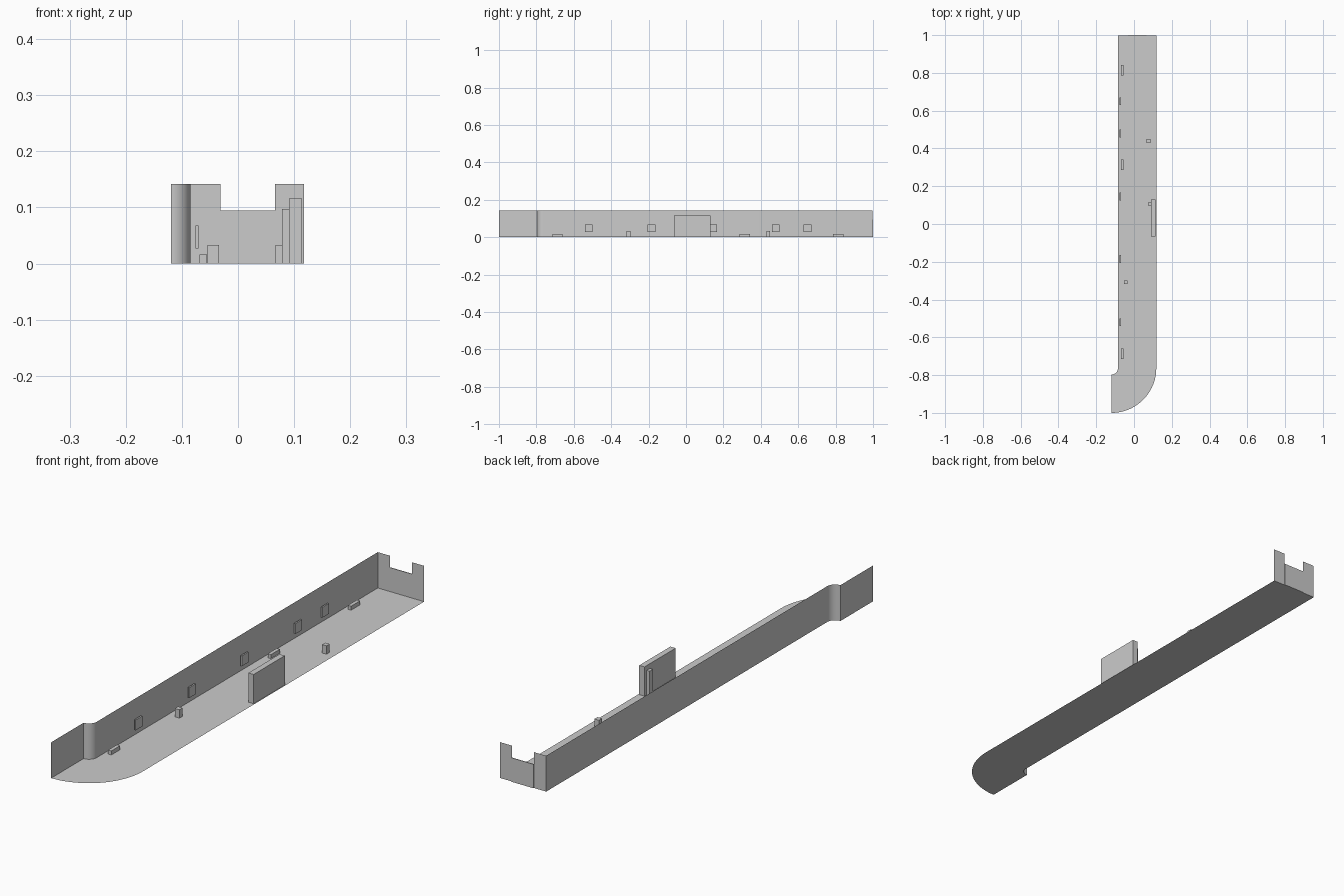
import bpy, bmesh, math

cube = bpy.data.objects.get("Cube")
if cube:
    bpy.data.objects.remove(cube, do_unlink=True)

grey = bpy.data.materials.new("light_grey")
grey.use_nodes = True
COLOUR = (0.6, 0.6, 0.6, 1)
grey.diffuse_color = COLOUR
grey.node_tree.nodes["Principled BSDF"].inputs["Base Color"].default_value = COLOUR

LEFT, RIGHT, END = -0.085, 0.118, -0.119   # side wall, open edge, bend end
BACK, HEIGHT = 0.997, 0.142
BEND_Y = -0.763                            # centre of the bend
STEPS = 24


def finish(name, bm):
    mesh = bpy.data.meshes.new(name)
    bm.to_mesh(mesh)
    bm.free()
    mesh.materials.append(grey)
    obj = bpy.data.objects.new(name, mesh)
    bpy.context.collection.objects.link(obj)
    return obj


def polygon(name, points):
    bm = bmesh.new()
    bm.faces.new([bm.verts.new(p) for p in points])
    return finish(name, bm)


def box(name, x, y, z):
    bm = bmesh.new()
    bmesh.ops.create_cube(bm, size=1)
    for v in bm.verts:
        for i, (low, high) in enumerate((x, y, z)):
            v.co[i] = low if v.co[i] < 0 else high
    return finish(name, bm)


def arc(radius):
    angles = [-math.pi / 2 * i / STEPS for i in range(STEPS + 1)]
    return [(END + radius * math.cos(a), BEND_Y + radius * math.sin(a)) for a in angles]


inner, outer = arc(LEFT - END), arc(RIGHT - END)

# Floor with the rounded bend
outline = [(LEFT, BACK)] + inner + outer[::-1] + [(RIGHT, BACK)]
polygon("floor", [(x, y, 0) for x, y in outline])

# Side wall following the inner bend, then the flat end wall
bm = bmesh.new()
path = [(LEFT, BACK)] + inner
columns = [[bm.verts.new((x, y, z)) for z in (0, HEIGHT)] for x, y in path]
for a, b in zip(columns, columns[1:]):
    bm.faces.new((a[0], a[1], b[1], b[0])).smooth = True
for a in (columns[0], columns[1]):
    a[0].link_edges
bm.edges.ensure_lookup_table()
wall = finish("side_wall", bm)
polygon("end_wall", [(END, inner[-1][1], 0), (END, inner[-1][1], HEIGHT),
                     (END, -1, HEIGHT), (END, -1, 0)])

# Notched back wall and the low panel behind the notch
NOTCH = (-0.031, 0.066)
SILL = 0.095
profile = [(LEFT, 0), (RIGHT, 0), (RIGHT, HEIGHT), (NOTCH[1], HEIGHT),
           (NOTCH[1], SILL), (NOTCH[0], SILL), (NOTCH[0], HEIGHT), (LEFT, HEIGHT)]
polygon("back_wall", [(x, BACK, z) for x, z in profile])
box("back_panel", NOTCH, (BACK, 1), (0, SILL))

# Square plates along the side wall
for i, y in enumerate((-0.52, -0.185, 0.145, 0.48, 0.65)):
    box(f"wall_plate_{i + 1}", (-0.076, -0.07), (y - 0.021, y + 0.021), (0.027, 0.068))

# Low bars on the floor beside the wall
for i, y in enumerate((-0.687, 0.313, 0.815)):
    box(f"floor_bar_{i + 1}", (-0.069, -0.055), (y - 0.028, y + 0.028), (0, 0.016))

# Small floor blocks
for i, (x, y) in enumerate(((-0.044, -0.308), (0.077, 0.44))):
    box(f"floor_block_{i + 1}", (x - 0.01, x + 0.01), (y - 0.01, y + 0.01), (0, 0.033))

# Tall cabinet on the open side with a post in front of it
box("cabinet", (0.091, 0.114), (-0.065, 0.13), (0, 0.116))
box("post", (0.078, 0.091), (0.096, 0.116), (0, 0.097))
